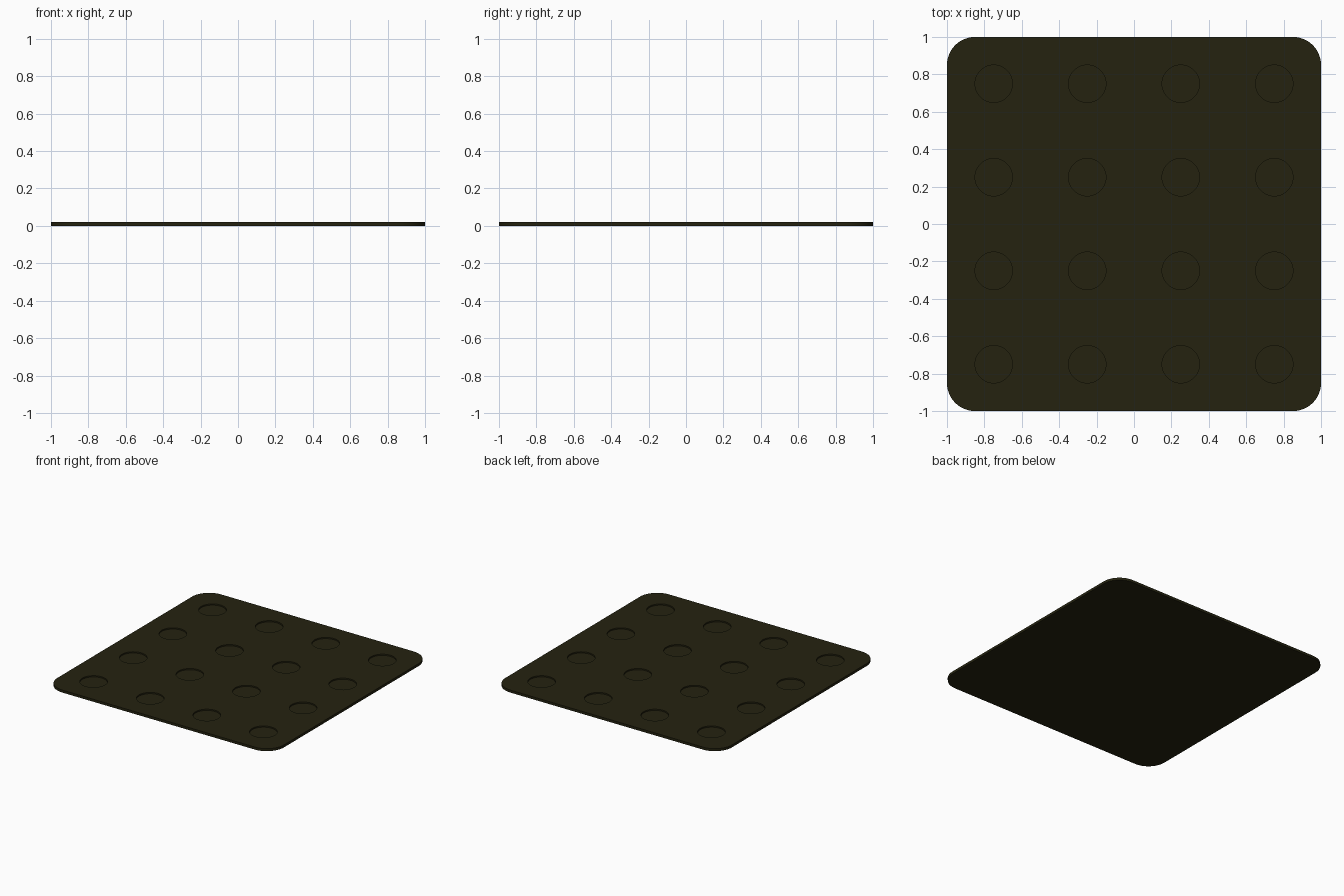
import bpy, bmesh, math
from mathutils import Matrix

if "Cube" in bpy.data.objects:
    bpy.data.objects.remove(bpy.data.objects["Cube"])

THICK, DEPTH = 0.02, 0.01
CORNER, DIMPLE = 0.15, 0.10

olive = bpy.data.materials.new("dark olive")
olive.diffuse_color = (0.018, 0.0165, 0.005, 1)
olive.use_nodes = True
olive.node_tree.nodes["Principled BSDF"].inputs["Base Color"].default_value = olive.diffuse_color


def make_object(name, bm):
    mesh = bpy.data.meshes.new(name)
    bm.to_mesh(mesh)
    bm.free()
    mesh.materials.append(olive)
    obj = bpy.data.objects.new(name, mesh)
    bpy.context.collection.objects.link(obj)
    return obj


# Mat: rounded square outline, extruded upwards
bm = bmesh.new()
outline = []
for i, (sx, sy) in enumerate([(1, 1), (-1, 1), (-1, -1), (1, -1)]):
    for k in range(13):
        a = math.pi / 2 * (i + k / 12)
        outline.append(bm.verts.new((sx * (1 - CORNER) + CORNER * math.cos(a),
                                     sy * (1 - CORNER) + CORNER * math.sin(a), 0)))
base = bm.faces.new(outline)
ext = bmesh.ops.extrude_face_region(bm, geom=[base])
bmesh.ops.translate(bm, vec=(0, 0, THICK),
                    verts=[g for g in ext["geom"] if isinstance(g, bmesh.types.BMVert)])
bmesh.ops.recalc_face_normals(bm, faces=bm.faces)
mat = make_object("mat", bm)

# Cutter: 4 x 4 grid of discs for the round recesses
bm = bmesh.new()
for ix in range(4):
    for iy in range(4):
        bmesh.ops.create_cone(bm, cap_ends=True, segments=48, radius1=DIMPLE, radius2=DIMPLE,
                              depth=0.1, matrix=Matrix.Translation(
                                  (-0.75 + 0.5 * ix, -0.75 + 0.5 * iy, THICK - DEPTH + 0.05)))
cutter = make_object("recess_cutter", bm)
cutter.hide_render = True

mod = mat.modifiers.new("recesses", "BOOLEAN")
mod.operation, mod.solver, mod.object = "DIFFERENCE", "EXACT", cutter
bpy.context.view_layer.objects.active = mat
mat.select_set(True)
cutter.select_set(False)
bpy.ops.object.modifier_apply(modifier=mod.name)
bpy.data.objects.remove(cutter)
bpy.ops.object.shade_smooth_by_angle(angle=math.radians(30))
